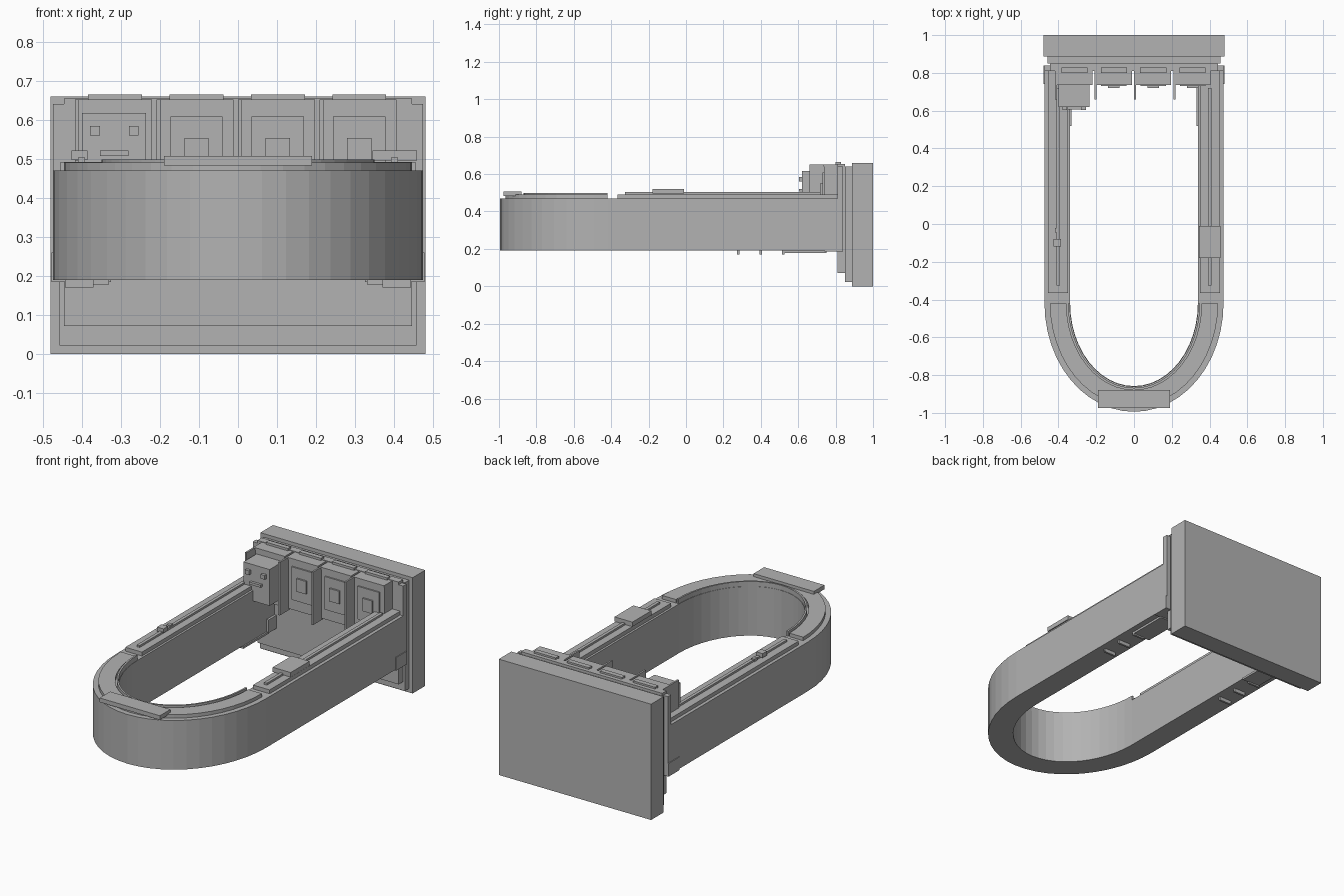
import bpy, bmesh, math

if "Cube" in bpy.data.objects:
    bpy.data.objects.remove(bpy.data.objects["Cube"])

grey = bpy.data.materials.new("plain grey")
grey.diffuse_color = (0.45, 0.45, 0.45, 1)
grey.use_nodes = True
grey.node_tree.nodes["Principled BSDF"].inputs["Base Color"].default_value = grey.diffuse_color


def finish(name, bm):
    bmesh.ops.recalc_face_normals(bm, faces=bm.faces)
    me = bpy.data.meshes.new(name)
    bm.to_mesh(me)
    bm.free()
    me.materials.append(grey)
    ob = bpy.data.objects.new(name, me)
    bpy.context.collection.objects.link(ob)
    return ob


def box(name, x0, x1, y0, y1, z0, z1):
    bm = bmesh.new()
    bmesh.ops.create_cube(bm, size=1)
    for v in bm.verts:
        v.co = ((x0 + x1) / 2 + v.co.x * (x1 - x0),
                (y0 + y1) / 2 + v.co.y * (y1 - y0),
                (z0 + z1) / 2 + v.co.z * (z1 - z0))
    return finish(name, bm)


def pair(name, x0, x1, *rest):
    box("right_" + name, x0, x1, *rest)
    box("left_" + name, -x1, -x0, *rest)


YC = -0.42  # where the straight sides meet the rounded front


def arch(name, outer, inner, z0, z1, y_end=None, n=24):
    """U-shaped band: half ellipse with optional straight legs."""
    def path(rx):
        pts = [(-rx * math.cos(math.pi * i / n),
                YC - (rx + 0.1) * math.sin(math.pi * i / n)) for i in range(n + 1)]
        if y_end is not None:
            pts = [(-rx, y_end)] + pts + [(rx, y_end)]
        return pts
    bm = bmesh.new()
    rings = []
    for (ox, oy), (ix, iy) in zip(path(outer), path(inner)):
        rings.append([bm.verts.new(c) for c in
                      ((ox, oy, z0), (ox, oy, z1), (ix, iy, z1), (ix, iy, z0))])
    for a, b in zip(rings, rings[1:]):
        for k in range(4):
            bm.faces.new((a[k], a[(k + 1) % 4], b[(k + 1) % 4], b[k]))
    bm.faces.new(rings[0])
    bm.faces.new(rings[-1])
    return finish(name, bm)


# Stepped back wall
box("back_plate", -0.48, 0.48, 0.887, 1.0, 0, 0.66)
box("middle_plate", -0.457, 0.457, 0.85, 0.887, 0.022, 0.64)
box("inner_plate", -0.445, 0.445, 0.81, 0.85, 0.072, 0.655)

# Main U-shaped band and raised rails on it
arch("main_band", 0.474, 0.338, 0.19, 0.47, 0.84)
arch("front_rail", 0.445, 0.358, 0.47, 0.49)
arch("front_inner_ridge", 0.35, 0.34, 0.47, 0.498)
pair("side_rail", 0.35, 0.455, -0.365, 0.81, 0.47, 0.492)
pair("side_ridge", 0.392, 0.41, -0.325, 0.72, 0.492, 0.503)
pair("end_upright", 0.445, 0.474, 0.81, 0.84, 0.47, 0.64)
box("front_top_plate", -0.19, 0.19, -0.975, -0.88, 0.483, 0.507)
box("right_top_block", 0.345, 0.458, -0.18, -0.01, 0.495, 0.521)
box("left_large_button", -0.427, -0.386, -0.12, -0.08, 0.497, 0.521)
box("left_small_button", -0.418, -0.396, -0.045, -0.02, 0.495, 0.51)

# Clamps and bars under the band
pair("clamp", 0.325, 0.478, 0.74, 0.84, 0.185, 0.26)
pair("under_plate", 0.33, 0.44, 0.52, 0.75, 0.178, 0.19)
for i, y in enumerate((0.28, 0.4, 0.52)):
    pair(f"under_bar_{i}", 0.37, 0.443, y - 0.006, y + 0.006, 0.17, 0.192)

# Four bays along the back wall
for i in range(4):
    c = -0.315 + 0.2085 * i
    box(f"bay_panel_{i}", c - 0.095, c + 0.095, 0.738, 0.812, 0.36, 0.64)
    box(f"bay_lid_{i}", c - 0.095, c + 0.095, 0.735, 0.815, 0.64, 0.652)
    box(f"bay_divider_{i}", c - 0.102, c - 0.092, 0.66, 0.815, 0.35, 0.652)
    box(f"bay_top_strip_{i}", c - 0.069, c + 0.069, 0.8, 0.828, 0.65, 0.665)
    if i:
        box(f"bay_frame_{i}", c - 0.067, c + 0.067, 0.73, 0.74, 0.42, 0.608)
        box(f"bay_button_{i}", c - 0.031, c + 0.031, 0.72, 0.735, 0.48, 0.553)

# Blocky head in the first bay
box("head", -0.4, -0.235, 0.62, 0.74, 0.41, 0.617)
for side, x in (("left", -0.366), ("right", -0.267)):
    box(side + "_eye", x - 0.0125, x + 0.0125, 0.603, 0.622, 0.56, 0.584)
box("mouth", -0.353, -0.281, 0.605, 0.622, 0.507, 0.521)
